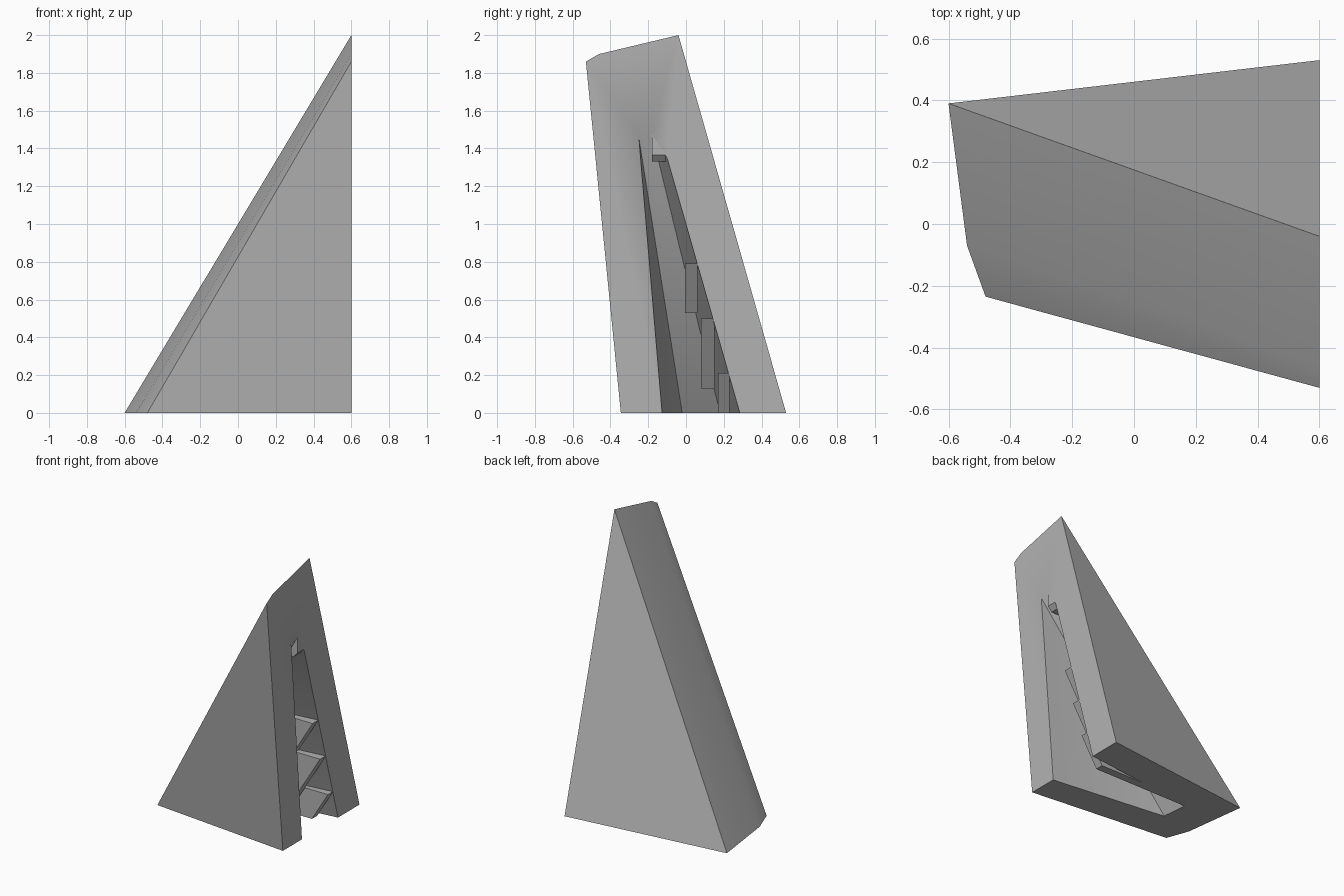
import bpy
import bmesh

cube = bpy.data.objects.get("Cube")
if cube:
    bpy.data.objects.remove(cube, do_unlink=True)

grey = bpy.data.materials.new("plain_grey")
grey.use_nodes = True
colour = (0.45, 0.45, 0.45, 1)
grey.diffuse_color = colour
grey.node_tree.nodes["Principled BSDF"].inputs["Base Color"].default_value = colour


def hull(name, points):
    """Convex solid around a handful of corner points."""
    bm = bmesh.new()
    for p in points:
        bm.verts.new(p)
    bmesh.ops.convex_hull(bm, input=bm.verts)
    bmesh.ops.dissolve_limit(bm, angle_limit=0.005, verts=bm.verts, edges=bm.edges)
    bmesh.ops.recalc_face_normals(bm, faces=bm.faces)
    mesh = bpy.data.meshes.new(name)
    bm.to_mesh(mesh)
    bm.free()
    mesh.materials.append(grey)
    obj = bpy.data.objects.new(name, mesh)
    bpy.context.collection.objects.link(obj)
    return obj


SIDE = 0.6

# Outer shell: tall side outline tapering down to a low edge on the ground
side_outline = [(-0.345, 0), (-0.53, 1.86), (-0.46, 1.9), (-0.04, 2), (0.53, 0)]
low_edge = [(-0.6, 0.39, 0), (-0.54, -0.07, 0), (-0.48, -0.235, 0)]
shell = hull("leaning_shell", [(SIDE, y, z) for y, z in side_outline] + low_edge)

# Hollow, open at the tall side and underneath
opening = [(-0.125, 0), (-0.25, 1.46), (-0.18, 1.475), (-0.1, 1.35), (0.285, 0)]
inner_edge = [(-0.28, -0.02), (-0.3, 0.18)]
cut_points = [(x, y, z) for y, z in opening for x in (SIDE, SIDE + 0.02)]
cut_points += [(x, y, 0) for x, y in inner_edge]
cut_points += [(x, y, -0.02) for x, y in inner_edge + [(SIDE, -0.125), (SIDE, 0.285)]]
cutter = hull("hollow_cutter", cut_points)
cutter.hide_render = True
cutter.hide_viewport = True

cut = shell.modifiers.new("hollow", "BOOLEAN")
cut.operation = "DIFFERENCE"
cut.solver = "EXACT"
cut.object = cutter

# Bake the cut, then smooth only the gentle bend along the top
bpy.context.view_layer.update()
graph = bpy.context.evaluated_depsgraph_get()
baked = bpy.data.meshes.new_from_object(shell.evaluated_get(graph))
shell.modifiers.clear()
shell.data = baked
bpy.data.objects.remove(cutter, do_unlink=True)
bpy.ops.object.select_all(action="DESELECT")
shell.select_set(True)
bpy.context.view_layer.objects.active = shell
bpy.ops.object.shade_smooth_by_angle(angle=0.6)


# Blocks along the back wall, with undersides parallel to the sloping roof
def step(name, y0, y1, bottom, top):
    slope = 0.61
    profile = [(SIDE, top), (SIDE - slope * (top - bottom), bottom),
               (slope * bottom - 0.34, bottom), (slope * top - 0.34, top)]
    hull(name, [(x, y, z) for x, z in profile for y in (y0, y1)])


step("lower_step", 0.17, 0.23, 0, 0.21)
step("middle_step", 0.08, 0.15, 0.13, 0.5)
step("upper_step", -0.005, 0.06, 0.53, 0.79)

# Filler block at the head of the opening
hull("head_block", [(x, y, z) for y in (-0.18, -0.1)
                    for x, z in ((SIDE, 1.365), (SIDE, 1.48), (0.57, 1.33), (0.5, 1.33), (0.5, 1.48))])
